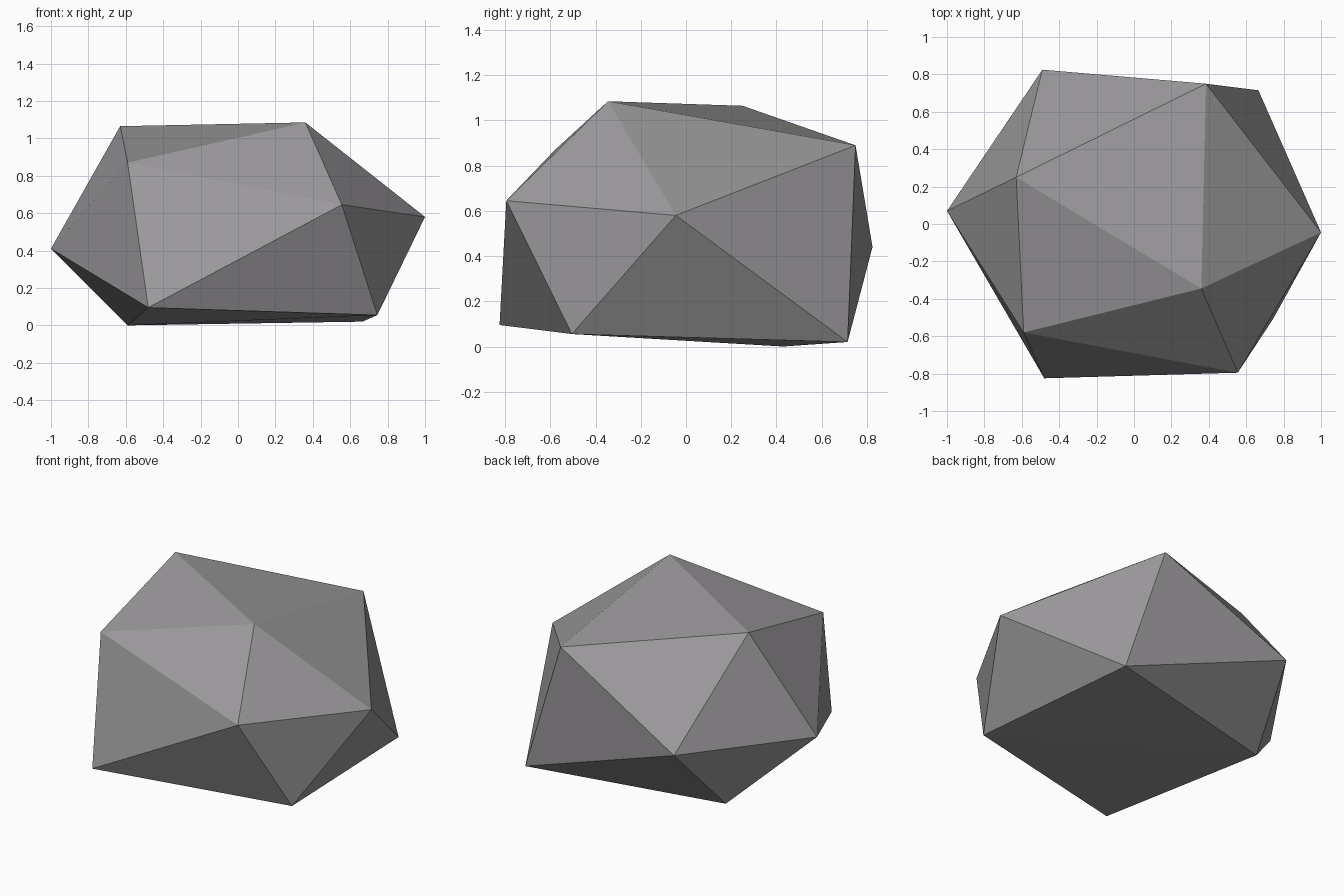
import bpy

if "Cube" in bpy.data.objects:
    bpy.data.objects.remove(bpy.data.objects["Cube"])

# Irregular low-poly boulder: a distorted icosahedron
# (cap point, upper ring of five, lower ring of five, base point)
cap = (-0.63, 0.25, 1.065)
upper = [(0.36, -0.345, 1.085), (0.385, 0.75, 0.89), (-0.49, 0.825, 0.44),
         (-1.0, 0.07, 0.41), (-0.59, -0.58, 0.87)]
lower = [(0.555, -0.795, 0.645), (1.0, -0.045, 0.58), (0.665, 0.715, 0.02),
         (-0.59, 0.43, 0.0), (-0.48, -0.825, 0.095)]
base = (0.745, -0.505, 0.055)

verts = [cap] + upper + lower + [base]
faces = []
for i in range(5):
    j = (i + 1) % 5
    u0, u1, l0, l1 = 1 + i, 1 + j, 6 + i, 6 + j
    faces += [(0, u0, u1),       # cap fan
              (u0, l0, l1),      # side band
              (u0, l1, u1),
              (11, l1, l0)]      # base fan

mesh = bpy.data.meshes.new("boulder")
mesh.from_pydata(verts, [], faces)
mesh.update()
boulder = bpy.data.objects.new("boulder", mesh)
bpy.context.collection.objects.link(boulder)

# Stone colour
stone = bpy.data.materials.new("grey stone")
stone.diffuse_color = (0.33, 0.32, 0.33, 1)
stone.use_nodes = True
stone.node_tree.nodes["Principled BSDF"].inputs["Base Color"].default_value = stone.diffuse_color
mesh.materials.append(stone)
